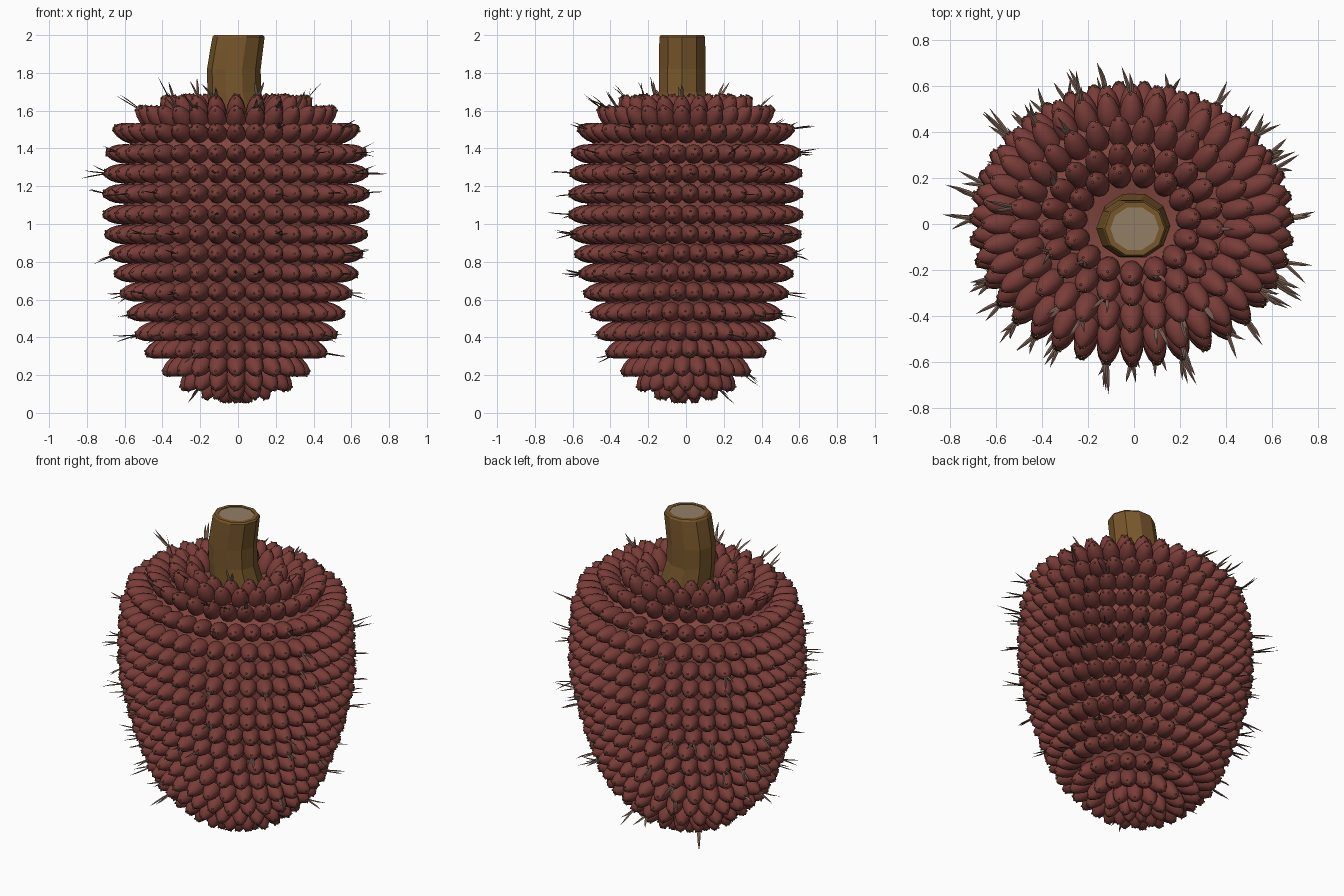
import bpy, bmesh, math, random
from mathutils import Vector, Matrix

if "Cube" in bpy.data.objects:
    bpy.data.objects.remove(bpy.data.objects["Cube"])

random.seed(4)
CX, RATIO = -0.01, 0.88     # fruit centre offset, depth / width


def finish(name, bm, color, smooth=True):
    bmesh.ops.recalc_face_normals(bm, faces=bm.faces)
    me = bpy.data.meshes.new(name)
    bm.to_mesh(me)
    bm.free()
    ob = bpy.data.objects.new(name, me)
    bpy.context.collection.objects.link(ob)
    mat = bpy.data.materials.new(name + "_colour")
    mat.diffuse_color = (*color, 1)
    mat.use_nodes = True
    mat.node_tree.nodes["Principled BSDF"].inputs["Base Color"].default_value = mat.diffuse_color
    me.materials.append(mat)
    for p in me.polygons:
        p.use_smooth = smooth
    return ob


def lathe(bm, profile, n, place):
    """Closed loft: profile of (radius, height), place maps local to world."""
    rings = []
    for r, h in profile:
        if r == 0:
            rings.append([bm.verts.new(place(Vector((0, 0, h))))])
        else:
            rings.append([bm.verts.new(place(Vector((r * math.cos(t), r * math.sin(t), h))))
                          for t in (2 * math.pi * i / n for i in range(n))])
    for a, b in zip(rings, rings[1:]):
        for i in range(n):
            j = (i + 1) % n
            if len(a) == 1:
                bm.faces.new((a[0], b[i], b[j]))
            elif len(b) == 1:
                bm.faces.new((a[i], a[j], b[0]))
            else:
                bm.faces.new((a[i], a[j], b[j], b[i]))


# Drupelet rows: tip radius in x, tip height, upward tilt in degrees
ROWS = [(.28, 1.69, 72), (.39, 1.68, 60), (.53, 1.62, 42), (.655, 1.51, 18),
        (.695, 1.38, 5), (.705, 1.27, 2), (.71, 1.16, 0), (.71, 1.05, 0),
        (.70, .945, 0), (.675, .84, -2), (.65, .735, -4), (.62, .63, -6),
        (.58, .52, -9), (.54, .41, -13), (.485, .31, -20), (.39, .205, -32),
        (.29, .12, -48), (.175, .07, -64), (.07, .05, -80)]

# Core under the drupelets
core = bmesh.new()
prof = [(0, 1.53), (.15, 1.56)]
for a, z, tilt in ROWS[:-1]:
    t = math.radians(tilt)
    prof.append((a - .115 * math.cos(t), z - .115 * math.sin(t)))
prof.append((0, .17))
lathe(core, prof, 40, lambda v: Vector((v.x + CX, v.y * RATIO, v.z)))
finish("fruit_core", core, (.22, .06, .05))

# Drupelets with dry tip specks and occasional paired hairs
LEN = .19
DRUPE = [(0, 0), (.03, .015), (.045, .045), (.052, .085), (.048, .12),
         (.037, .153), (.02, .179), (0, LEN)]
drupes, specks, hairs = bmesh.new(), bmesh.new(), bmesh.new()


def add_hair(base, direction, side):
    length = random.uniform(.09, .15)
    bend = Vector([random.uniform(-.02, .02) for _ in range(3)])
    prev = None
    for k, w in enumerate((.006, .009, .007, .001)):
        f = k / 3
        c = base + direction * length * f + bend * f * f
        c.z = max(c.z, 0)
        ring = [hairs.verts.new(c + o) for o in
                (side * w, Vector((0, 0, .003)), -side * w, Vector((0, 0, -.003)))] \
            if k < 3 else [hairs.verts.new(c)]
        if prev:
            for i in range(4):
                j = (i + 1) % 4
                hairs.faces.new((prev[i], prev[j], ring[j], ring[i]) if k < 3
                                else (prev[i], prev[j], ring[0]))
        prev = ring


for a, z, tilt in ROWS:
    n = max(5, round(2 * math.pi * a / .114))
    t = math.radians(tilt)
    for i in range(n):
        th = -math.pi / 2 + 2 * math.pi * i / n
        out = Vector((math.cos(th) * RATIO, math.sin(th), 0)).normalized()
        d = out * math.cos(t) + Vector((0, 0, math.sin(t)))
        tip = Vector((CX + a * math.cos(th), a * RATIO * math.sin(th), z))
        rot = d.to_track_quat('Z', 'Y').to_matrix()
        base = tip - d * LEN
        lathe(drupes, DRUPE, 12, lambda v: base + rot @ v)
        for k in range(3):
            p = 2 * math.pi * k / 3 + i
            s = base + rot @ Vector((.018 * math.cos(p), .018 * math.sin(p), .182))
            bmesh.ops.create_icosphere(specks, subdivisions=1, radius=.006,
                                       matrix=Matrix.Translation(s))
        if random.random() < .17 and a > .1:
            side = Vector((-out.y, out.x, 0))
            for sgn in (-1, 1):
                fan = d + side * (sgn * .15 + random.uniform(-.2, .2))
                fan.z += random.uniform(-.25, .25)
                add_hair(tip - d * .03, fan.normalized(), side)

finish("drupelets", drupes, (.19, .045, .04))
finish("tip_specks", specks, (.19, .1, .04))
finish("hairs", hairs, (.18, .11, .085), False)

# Stem: eight sided, gently bent
stem = bmesh.new()
CENTRES = [(1.45, 0, 0), (1.58, 0, -.01), (1.70, -.02, -.02), (1.82, -.022, -.02),
           (1.92, -.008, -.02), (1.99, .003, -.02), (2.0, .003, -.02), (2.0, .003, -.02)]
RADII = [.17, .155, .142, .142, .140, .138, .130, .105]


def stem_place(v):
    _, x, y = CENTRES[round(v.z)]
    return Vector((v.x + x, v.y * .92 + y, CENTRES[round(v.z)][0]))


lathe(stem, [(r, i) for i, r in enumerate(RADII)], 10, stem_place)
finish("stem", stem, (.19, .095, .025), False)

# Pale cut end of the stem
cut = bmesh.new()
lathe(cut, [(.105, 0), (0, 0)], 10, lambda v: Vector((v.x + .003, v.y * .92 - .02, 1.998)))
finish("stem_cut_end", cut, (.29, .21, .13), False)
